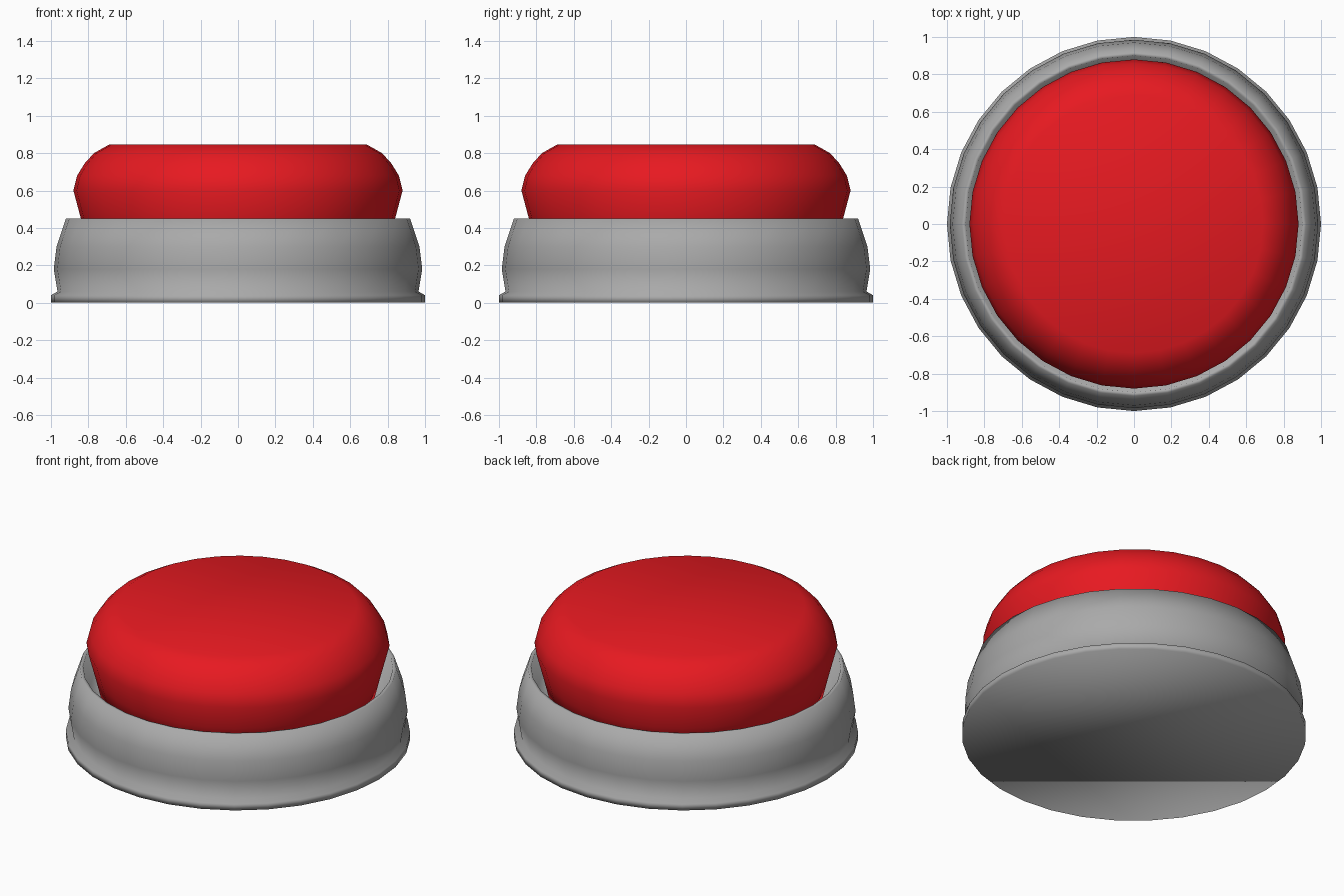
import bpy
import math

if "Cube" in bpy.data.objects:
    bpy.data.objects.remove(bpy.data.objects["Cube"])

SIDES = 32


def lathe(name, profile, color=None):
    """Spin an (r, z) profile round the z axis; close ends with a flat cap."""
    verts, faces = [], []
    for r, z in profile:
        for i in range(SIDES):
            a = 2 * math.pi * i / SIDES
            verts.append((r * math.cos(a), r * math.sin(a), z))
    for k in range(len(profile) - 1):
        for i in range(SIDES):
            j = (i + 1) % SIDES
            faces.append((k * SIDES + i, k * SIDES + j,
                          (k + 1) * SIDES + j, (k + 1) * SIDES + i))
    faces.append(tuple(reversed(range(SIDES))))
    last = (len(profile) - 1) * SIDES
    faces.append(tuple(range(last, last + SIDES)))
    mesh = bpy.data.meshes.new(name)
    mesh.from_pydata(verts, [], faces)
    mesh.shade_smooth()
    obj = bpy.data.objects.new(name, mesh)
    bpy.context.collection.objects.link(obj)
    if color:
        mat = bpy.data.materials.new(name + "_paint")
        mat.diffuse_color = color
        mat.use_nodes = True
        mat.node_tree.nodes["Principled BSDF"].inputs["Base Color"].default_value = mat.diffuse_color
        mesh.materials.append(mat)
    return obj


# Grey housing: foot flange, bulging wall, thin rim and recessed floor
lathe("housing", [(1.0, 0.0), (1.0, 0.04), (0.965, 0.06), (0.985, 0.18),
                  (0.97, 0.30), (0.92, 0.45), (0.90, 0.45), (0.86, 0.31),
                  (0.79, 0.29)], (0.4, 0.4, 0.4, 1))

# Red push button: tapered skirt, rounded shoulder, flat top
lathe("push_button", [(0.80, 0.29), (0.84, 0.45), (0.88, 0.60), (0.86, 0.68),
                      (0.82, 0.745), (0.77, 0.80), (0.69, 0.845)],
      (0.8, 0.01, 0.015, 1))
